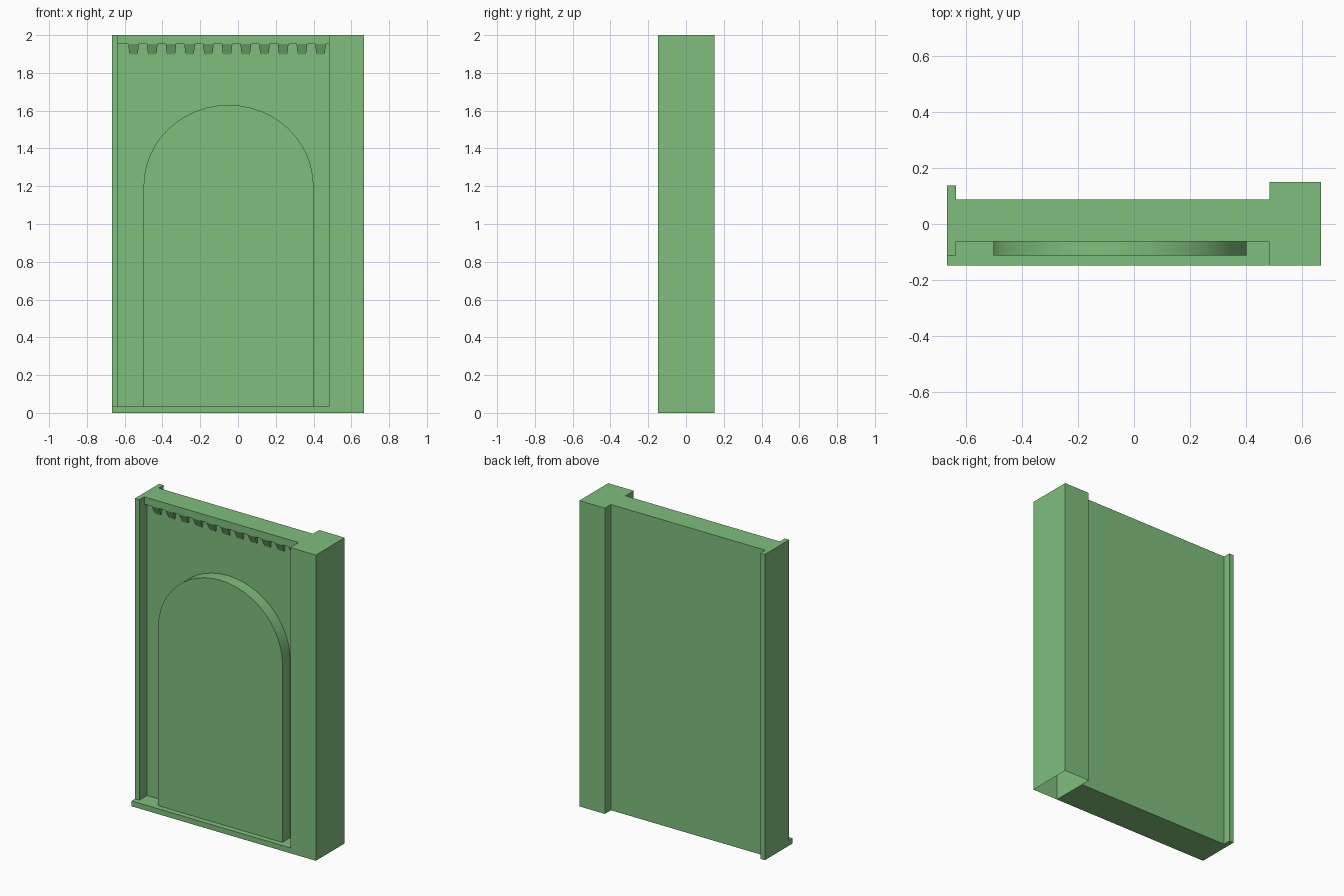
import bpy, bmesh, math

cube = bpy.data.objects.get("Cube")
if cube:
    bpy.data.objects.remove(cube)

green = bpy.data.materials.new("leaf_green")
green.use_nodes = True
GREEN = (0.212, 0.515, 0.202, 1)
green.diffuse_color = GREEN
green.node_tree.nodes["Principled BSDF"].inputs["Base Color"].default_value = GREEN


def finish(name, bm):
    bmesh.ops.recalc_face_normals(bm, faces=bm.faces)
    mesh = bpy.data.meshes.new(name)
    bm.to_mesh(mesh)
    bm.free()
    mesh.materials.append(green)
    obj = bpy.data.objects.new(name, mesh)
    bpy.context.collection.objects.link(obj)
    return obj


def box(name, x0, x1, y0, y1, z0, z1, open_bottom=False):
    bm = bmesh.new()
    bmesh.ops.create_cube(bm, size=1)
    for v in bm.verts:
        v.co = (x1 if v.co.x > 0 else x0,
                y1 if v.co.y > 0 else y0,
                z1 if v.co.z > 0 else z0)
    if open_bottom:
        base = [f for f in bm.faces if all(v.co.z == z0 for v in f.verts)]
        bmesh.ops.delete(bm, geom=base, context='FACES')
    return finish(name, bm)


EDGE, INNER, PILLAR, TOP = -0.667, -0.635, 0.482, 2.0
FRONT, WALL, BAND, SILL = -0.148, -0.033, -0.062, 0.035

# Main slab and its frame
box("wall_panel", INNER, PILLAR, WALL, 0.087, 0, TOP)
box("top_band", INNER, PILLAR, BAND, WALL, 1.952, TOP)
box("edge_strip", EDGE, INNER, -0.113, 0.137, 0, TOP)
box("sill", EDGE, PILLAR, FRONT, WALL, 0, SILL)
box("pillar", PILLAR, 0.667, FRONT, 0.15, 0, TOP, open_bottom=True)

# Raised arched panel
bm = bmesh.new()
outline = [(-0.5, SILL), (0.4, SILL)]
STEPS = 24
for i in range(STEPS + 1):
    a = math.pi * i / STEPS
    outline.append((-0.05 + 0.45 * math.cos(a), 1.2 + 0.43 * math.sin(a)))
face = bm.faces.new([bm.verts.new((x, -0.112, z)) for x, z in outline])
ext = bmesh.ops.extrude_face_region(bm, geom=[face], use_keep_orig=True)
for v in ext["geom"]:
    if isinstance(v, bmesh.types.BMVert):
        v.co.y = WALL + 0.005
arch = finish("arched_panel", bm)
bpy.context.view_layer.objects.active = arch
arch.select_set(True)
bpy.ops.object.shade_smooth_by_angle(angle=math.radians(30))

# Row of tapered brackets under the top band
bm = bmesh.new()
for i in range(11):
    cx = -0.553 + i * 0.099
    tooth = bmesh.ops.create_cube(bm, size=1)
    for v in tooth["verts"]:
        upper, back = v.co.z > 0, v.co.y > 0
        half = 0.028 if upper else 0.022
        v.co.x = cx + math.copysign(half, v.co.x)
        v.co.y = WALL + 0.005 if back else (BAND if upper else -0.037)
        v.co.z = 1.952 if upper else 1.897
finish("bracket_row", bm)
